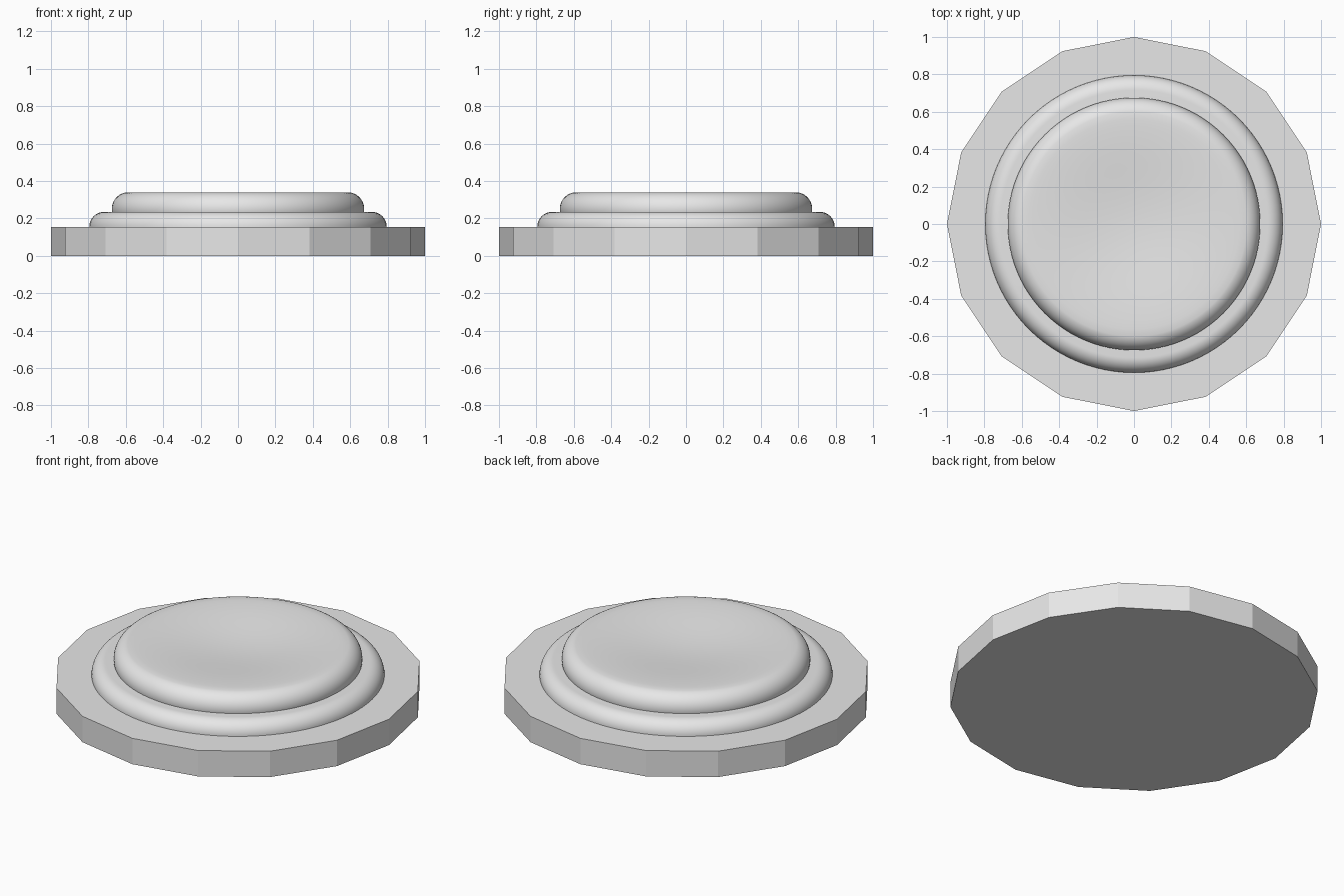
import bpy, bmesh, math

if "Cube" in bpy.data.objects:
    bpy.data.objects.remove(bpy.data.objects["Cube"])

grey = bpy.data.materials.new("plain grey")
grey.diffuse_color = (0.8, 0.8, 0.8, 1)
grey.use_nodes = True
grey.node_tree.nodes["Principled BSDF"].inputs["Base Color"].default_value = grey.diffuse_color


def finish(name, bm, smooth):
    bmesh.ops.recalc_face_normals(bm, faces=bm.faces)
    me = bpy.data.meshes.new(name)
    bm.to_mesh(me)
    bm.free()
    me.materials.append(grey)
    ob = bpy.data.objects.new(name, me)
    bpy.context.collection.objects.link(ob)
    for p in me.polygons:
        p.use_smooth = smooth
    return ob


def lathe(name, profile, steps=96):
    """Spin an (r, z) profile round the z axis."""
    bm = bmesh.new()
    vs = [bm.verts.new((r, 0, z)) for r, z in profile]
    es = [bm.edges.new(p) for p in zip(vs, vs[1:])]
    bmesh.ops.spin(bm, geom=vs + es, cent=(0, 0, 0), axis=(0, 0, 1),
                   angle=math.tau, steps=steps)
    bmesh.ops.remove_doubles(bm, verts=bm.verts, dist=1e-4)
    return finish(name, bm, True)


def arc(r, z, rad, a0, a1, n=14):
    return [(r + rad * math.cos(math.radians(a0 + (a1 - a0) * i / n)),
             z + rad * math.sin(math.radians(a0 + (a1 - a0) * i / n)))
            for i in range(n + 1)]


# Sixteen-sided base slab
bm = bmesh.new()
bmesh.ops.create_cone(bm, cap_ends=True, segments=16, radius1=1, radius2=1, depth=0.155)
bmesh.ops.translate(bm, verts=bm.verts, vec=(0, 0, 0.0775))
finish("base", bm, False)

# Rounded lower step
lathe("lower_ring", arc(0.715, 0.155, 0.08, 0, 90) + [(0.55, 0.235)])

# Rounded cap with a shallow dished top
dish = [(0.6 * t, 0.34 - 0.035 * (1 + math.cos(math.pi * t)) / 2)
        for t in [1 - i / 16 for i in range(1, 17)]]
lathe("dished_cap", [(0.655, 0.2)] + arc(0.585, 0.25, 0.09, -30, 80) + dish)
